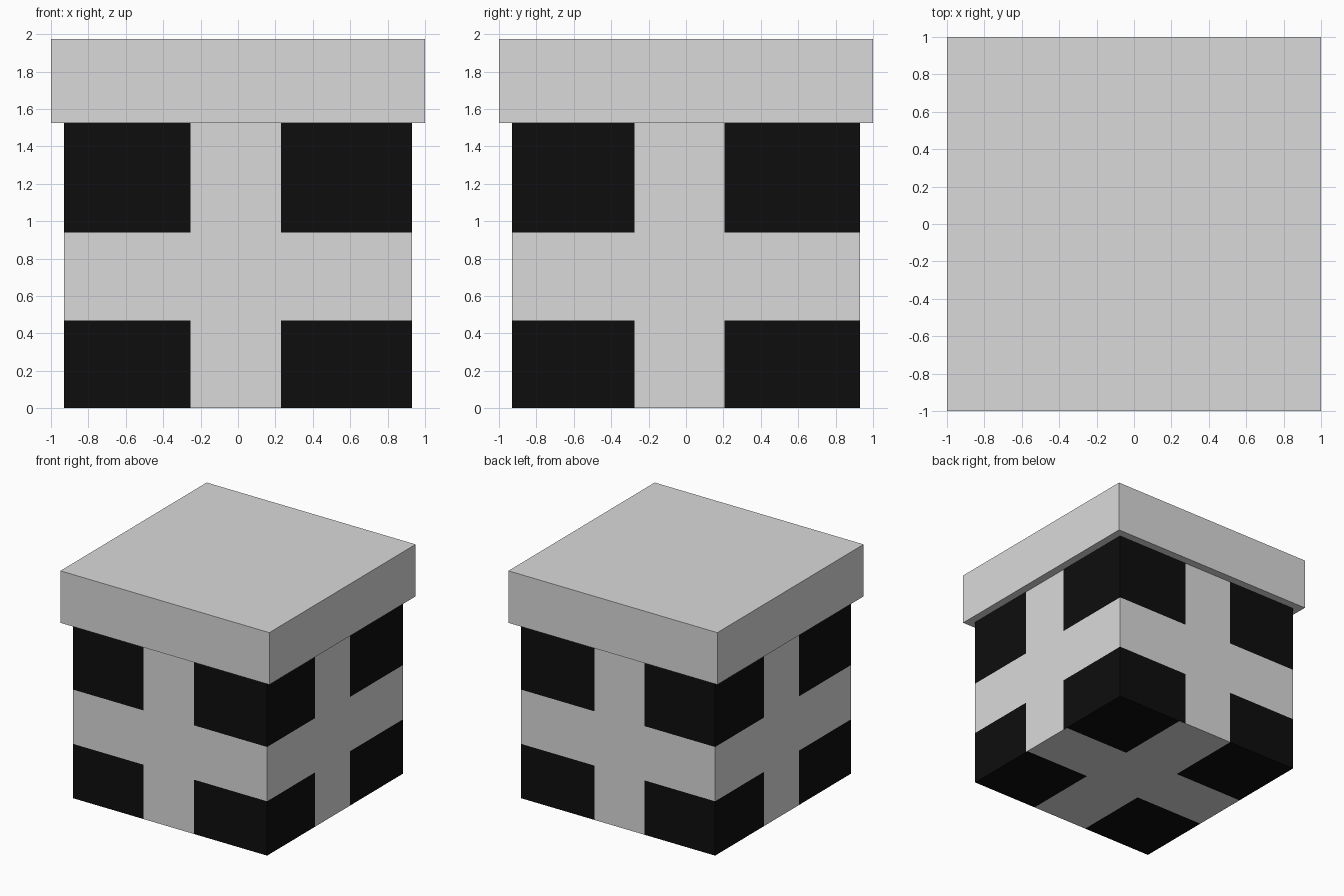
import bpy
import bmesh
from mathutils import Vector

if "Cube" in bpy.data.objects:
    bpy.data.objects.remove(bpy.data.objects["Cube"])

W, H = 0.93, 1.525          # box half width and height
LID_TOP = 1.975


def material(name, rgb):
    m = bpy.data.materials.new(name)
    m.diffuse_color = (*rgb, 1.0)
    m.use_nodes = True
    m.node_tree.nodes["Principled BSDF"].inputs["Base Color"].default_value = m.diffuse_color
    return m


ribbon = material("pale grey", (0.70, 0.70, 0.70))
wrap = material("black", (0.0042, 0.0042, 0.0042))


def link(name, bm, mats):
    me = bpy.data.meshes.new(name)
    bm.to_mesh(me)
    bm.free()
    for m in mats:
        me.materials.append(m)
    ob = bpy.data.objects.new(name, me)
    bpy.context.collection.objects.link(ob)


def panel(bm, base, u, v, us, vs):
    """3 x 3 panel: the corner cells are black, the cross stays grey. u x v faces out."""
    base, u, v = Vector(base), Vector(u), Vector(v)
    grid = [[bm.verts.new(base + u * a + v * b) for b in vs] for a in us]
    for i in range(3):
        for j in range(3):
            f = bm.faces.new((grid[i][j], grid[i + 1][j],
                              grid[i + 1][j + 1], grid[i][j + 1]))
            f.material_index = 1 if i != 1 and j != 1 else 0


# Box with a ribbon cross on the sides and the base
bm = bmesh.new()
zs = (0, 0.47, 0.94, H)
up = (0, 0, 1)
panel(bm, (0, -W, 0), (1, 0, 0), up, (-W, -0.255, 0.23, W), zs)    # front
panel(bm, (0, W, 0), (-1, 0, 0), up, (-W, -0.225, 0.255, W), zs)   # back
panel(bm, (W, 0, 0), (0, 1, 0), up, (-W, -0.275, 0.205, W), zs)    # right
panel(bm, (-W, 0, 0), (0, -1, 0), up, (-W, -0.26, 0.22, W), zs)    # left
panel(bm, (0, 0, 0), (0, 1, 0), (1, 0, 0),
      (-W, -0.258, 0.245, W), (-W, -0.255, 0.29, W))               # base
bm.faces.new([bm.verts.new((x * W, y * W, H))
              for x, y in ((-1, -1), (1, -1), (1, 1), (-1, 1))])   # closed top
bmesh.ops.remove_doubles(bm, verts=bm.verts, dist=0.0005)
link("gift_box", bm, (ribbon, wrap))

# Overhanging lid
bm = bmesh.new()
bmesh.ops.create_cube(bm, size=2)
for vert in bm.verts:
    vert.co.z = LID_TOP if vert.co.z > 0 else H
link("lid", bm, (ribbon,))
